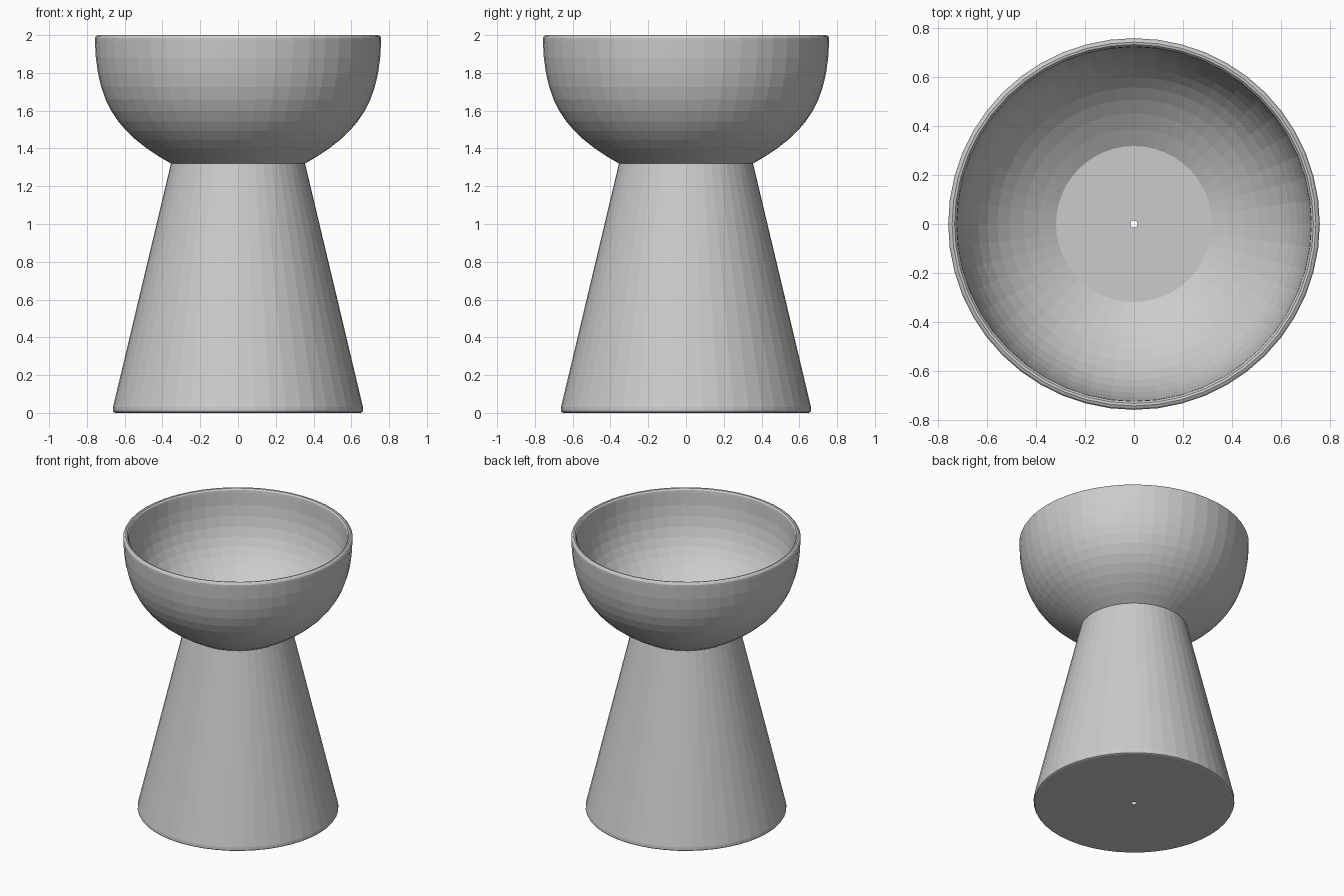
import bpy, bmesh, math
from mathutils import Vector
from mathutils.geometry import interpolate_bezier

if "Cube" in bpy.data.objects:
    bpy.data.objects.remove(bpy.data.objects["Cube"])

SEGMENTS = 48


def curve(a, b, c, d, n=12):
    pts = [Vector((p[0], p[1], 0)) for p in (a, b, c, d)]
    return [(p.x, p.y) for p in interpolate_bezier(*pts, n)]


def lathe(name, profile):
    bm = bmesh.new()
    rings = []
    for r, z in profile:
        rings.append([bm.verts.new((r * math.cos(2 * math.pi * i / SEGMENTS),
                                    r * math.sin(2 * math.pi * i / SEGMENTS), z))
                      for i in range(SEGMENTS)])
    for low, high in zip(rings, rings[1:]):
        for i in range(SEGMENTS):
            j = (i + 1) % SEGMENTS
            bm.faces.new((low[i], low[j], high[j], high[i]))
    mesh = bpy.data.meshes.new(name)
    bm.to_mesh(mesh)
    bm.free()
    obj = bpy.data.objects.new(name, mesh)
    bpy.context.collection.objects.link(obj)
    return obj


# Underside with pinhole, softened foot edge and tapered pedestal
base = [(0.015, 0), (0.65, 0), (0.659, 0.004), (0.663, 0.012), (0.662, 0.03)]
# Outside of the bowl, rising from the neck
outer = curve((0.355, 1.32), (0.62, 1.47), (0.75, 1.62), (0.758, 1.97))
# Rounded rim
rim = [(0.758, 1.985), (0.752, 1.995), (0.742, 2.0), (0.732, 1.998), (0.724, 1.988)]
# Inside of the bowl down to its flat floor with pinhole
inner = curve((0.722, 1.97), (0.714, 1.64), (0.59, 1.50), (0.318, 1.35))
floor = [(0.015, 1.35)]

lathe("pedestal_bowl", base + outer + rim + inner + floor)
